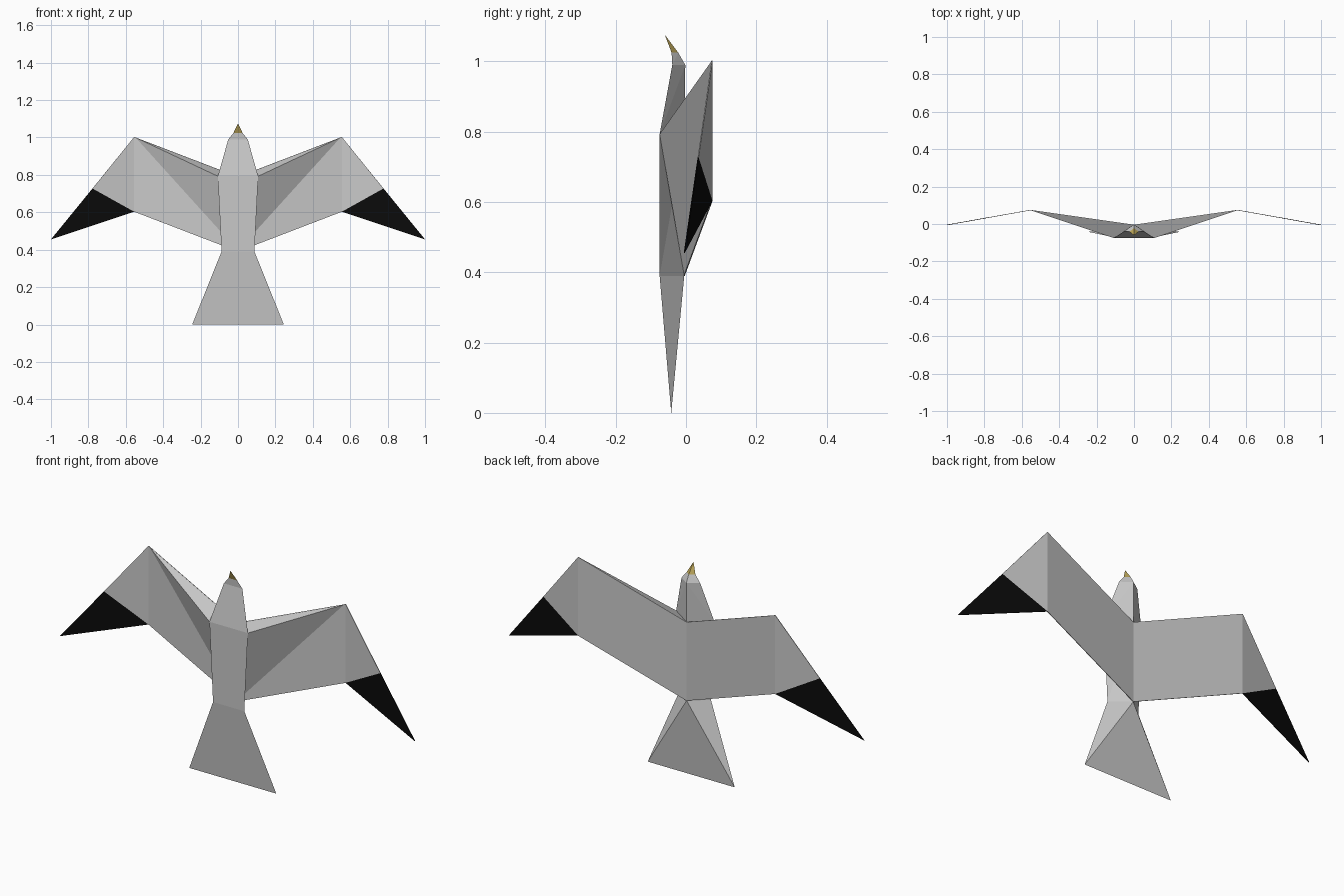
import bpy, bmesh

if "Cube" in bpy.data.objects:
    bpy.data.objects.remove(bpy.data.objects["Cube"])


def material(name, rgb):
    m = bpy.data.materials.new(name)
    m.diffuse_color = (*rgb, 1)
    m.use_nodes = True
    m.node_tree.nodes["Principled BSDF"].inputs["Base Color"].default_value = m.diffuse_color
    return m


GREY = material("light grey", (0.58, 0.58, 0.58))
BLACK = material("wingtip black", (0.003, 0.003, 0.003))
GOLD = material("beak gold", (0.50, 0.38, 0.10))


def make_object(name, bm, mats):
    me = bpy.data.meshes.new(name)
    bm.to_mesh(me)
    bm.free()
    for m in mats:
        me.materials.append(m)
    ob = bpy.data.objects.new(name, me)
    bpy.context.collection.objects.link(ob)
    return ob


def loft(name, rings, mats):
    """Loft triangular sections: (half width, front y, front z, ridge y, ridge z)."""
    bm = bmesh.new()
    loops = [[bm.verts.new(p) for p in ((-w, yf, zf), (w, yf, zf), (0, yb, zb))]
             for w, yf, zf, yb, zb in rings]
    for (l0, r0, b0), (l1, r1, b1) in zip(loops, loops[1:]):
        bm.faces.new((l0, r0, r1, l1))          # belly
        for f in ((r0, b0, b1), (r0, b1, r1), (b0, l0, b1), (b1, l0, l1)):
            bm.faces.new(f)                     # sides up to the back ridge
    bm.faces.new(loops[-1])
    return make_object(name, bm, mats)


def mirrored(name, points, faces, mats, thickness=0):
    """Flat faces on the +x side, mirrored; each face is (indices, material)."""
    bm = bmesh.new()
    vs = [bm.verts.new(p) for p in points]
    for idx, mat in faces:
        bm.faces.new([vs[i] for i in idx]).material_index = mat
    ob = make_object(name, bm, mats)
    ob.modifiers.new("mirror", 'MIRROR').use_clip = True
    if thickness:
        s = ob.modifiers.new("thickness", 'SOLIDIFY')
        s.thickness, s.offset = thickness, 0
    return ob


# Shared key points
back_top, back_low = (0, -0.005, 0.79), (0, -0.005, 0.39)
wrist_top, wrist_low = (0.555, 0.074, 1.003), (0.555, 0.074, 0.603)
tip, mid = (1.0, -0.005, 0.455), (0.778, 0.0345, 0.727)
shoulder = (0.108, -0.075, 0.793)

# Tail, body and head in one loft
loft("body", [
    (0.245, -0.042, 0.0, -0.042, 0.0),
    (0.088, -0.075, 0.39, -0.005, 0.39),
    (0.108, -0.075, 0.793, -0.005, 0.79),
    (0.052, -0.039, 0.99, -0.002, 0.99),
    (0.024, -0.041, 1.025, -0.022, 1.025),
], [GREY])

# Beak
loft("beak", [
    (0.024, -0.041, 1.025, -0.022, 1.025),
    (0.0005, -0.060, 1.075, -0.0595, 1.075),
], [GOLD])

# Wing sheets with black outer tips
mirrored("wings", [back_top, back_low, wrist_low, wrist_top, mid, tip],
         [((0, 1, 2, 3), 0), ((3, 2, 4), 0), ((4, 2, 5), 1)],
         [GREY, BLACK], 0.003)

# Wedges joining the breast to the leading edge of each wing
mirrored("wing_roots", [back_top, back_low, wrist_top, shoulder],
         [((3, 1, 2), 0), ((3, 2, 0), 0), ((0, 2, 1), 0), ((0, 1, 3), 0)], [GREY])
